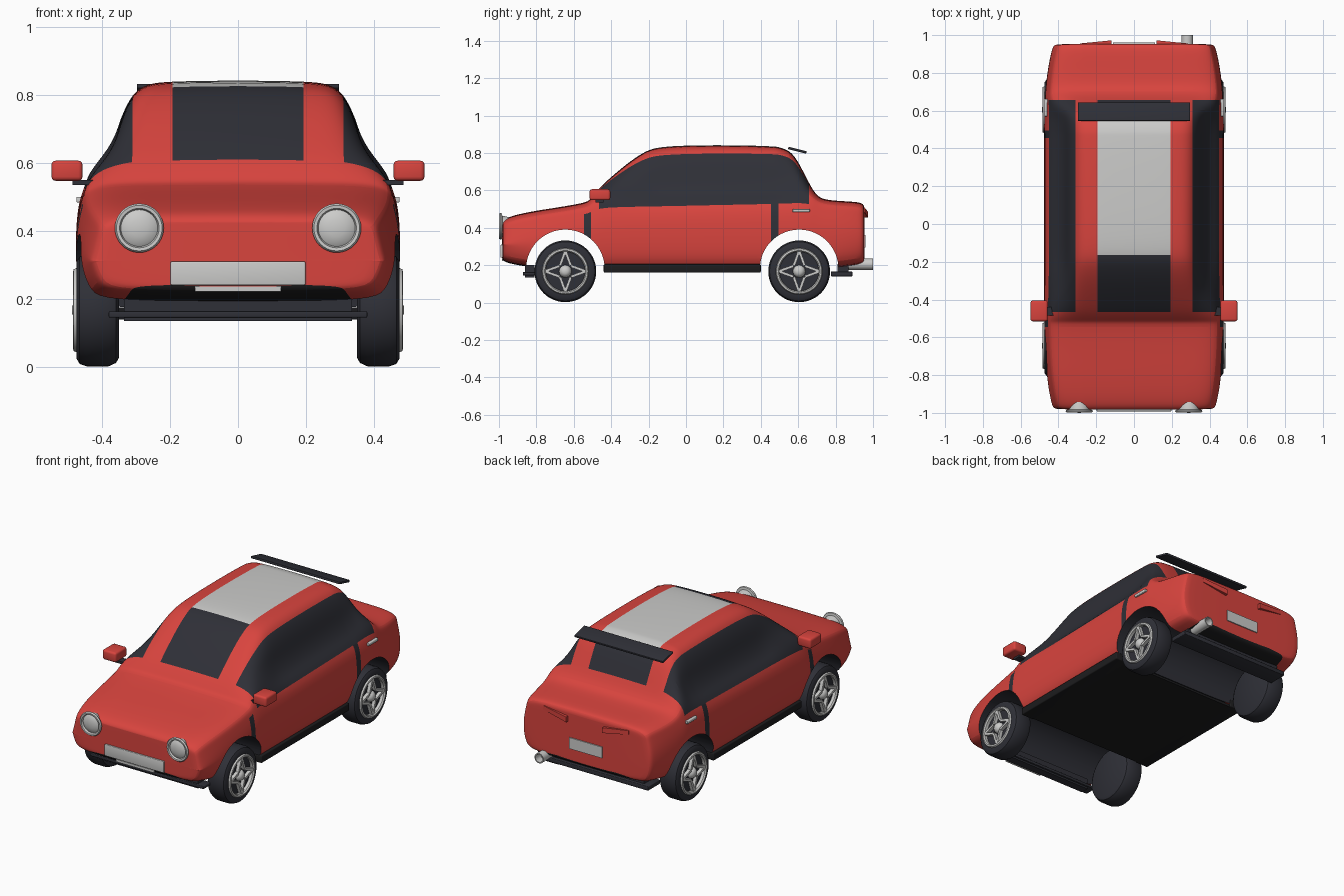
import bpy, bmesh, math
from mathutils import Matrix, Vector

if "Cube" in bpy.data.objects:
    bpy.data.objects.remove(bpy.data.objects["Cube"])

def material(name, rgb):
    m = bpy.data.materials.new(name)
    m.diffuse_color = (*rgb, 1)
    m.use_nodes = True
    m.node_tree.nodes["Principled BSDF"].inputs["Base Color"].default_value = m.diffuse_color
    return m

RED = material("body red", (0.69, 0.058, 0.048))
DARK = material("dark charcoal", (0.028, 0.029, 0.038))
SILVER = material("light grey", (0.6, 0.6, 0.59))
BLACK = material("underside black", (0.012, 0.012, 0.013))

def finish(name, bm, mats, angle=35):
    bmesh.ops.recalc_face_normals(bm, faces=bm.faces)
    me = bpy.data.meshes.new(name)
    bm.to_mesh(me)
    bm.free()
    for m in mats:
        me.materials.append(m)
    ob = bpy.data.objects.new(name, me)
    bpy.context.collection.objects.link(ob)
    smooth(ob, angle)
    return ob

def smooth(ob, angle=35):
    bpy.ops.object.select_all(action='DESELECT')
    ob.select_set(True)
    bpy.context.view_layer.objects.active = ob
    bpy.ops.object.shade_smooth_by_angle(angle=math.radians(angle))

def box(name, lo, hi, mat, bevel=0.0, tilt=0.0):
    """Box between two corners, optionally bevelled and tilted about x."""
    lo, hi = Vector(lo), Vector(hi)
    bm = bmesh.new()
    bmesh.ops.create_cube(bm, size=1, matrix=Matrix.Diagonal((*(hi - lo), 1)))
    if bevel:
        bmesh.ops.bevel(bm, geom=bm.edges[:], offset=bevel, segments=3, profile=0.5, affect='EDGES')
    bmesh.ops.transform(bm, verts=bm.verts, matrix=Matrix.Translation((lo + hi) / 2) @ Matrix.Rotation(tilt, 4, 'X'))
    return finish(name, bm, [mat])

def side_box(name, lo, hi, mat, bevel=0.0):
    for s, side in ((1, "right"), (-1, "left")):
        a, b = sorted((s * lo[0], s * hi[0]))
        box(f"{side}_{name}", (a, *lo[1:]), (b, *hi[1:]), mat, bevel)

def lathe(name, prof, mat, centre, axis, sign=1, seg=40, closed=False):
    """Turn (radius, distance) points round the x or y axis."""
    bm = bmesh.new()
    rings = []
    for r, t in prof:
        n = 1 if r == 0 else seg
        ring = []
        for i in range(n):
            a = 2 * math.pi * i / seg
            c, s = r * math.cos(a), r * math.sin(a)
            p = (t * sign, c, s) if axis == 'X' else (c, t, s)
            ring.append(bm.verts.new(Vector(p) + Vector(centre)))
        rings.append(ring)
    pairs = list(zip(rings, rings[1:])) + ([(rings[-1], rings[0])] if closed else [])
    for a, b in pairs:
        for i in range(seg):
            j = (i + 1) % seg
            quad = [a[i % len(a)], a[j % len(a)], b[j % len(b)], b[i % len(b)]]
            bm.faces.new(list(dict.fromkeys(quad)))
    return finish(name, bm, [mat])

# Body stations: y, underside z, half width, belt z, top z
STATIONS = [
    (-.978, .225, .425, .385, .435), (-.958, .213, .435, .40, .452), (-.90, .20, .448, .42, .47),
    (-.80, .185, .463, .44, .49), (-.65, .172, .473, .462, .512), (-.526, .172, .476, .485, .535),
    (-.514, .172, .476, .492, .55), (-.47, .172, .477, .51, .605), (-.40, .172, .477, .514, .668),
    (-.30, .172, .477, .517, .752), (-.22, .172, .477, .52, .804), (-.17, .172, .477, .522, .824),
    (-.08, .172, .477, .524, .835), (.10, .172, .477, .528, .84), (.35, .172, .477, .533, .838),
    (.474, .172, .477, .535, .832), (.486, .172, .477, .536, .831), (.555, .172, .476, .537, .812),
    (.60, .172, .475, .537, .752), (.66, .172, .473, .537, .63), (.70, .172, .47, .515, .565),
    (.75, .178, .466, .50, .546), (.85, .19, .452, .49, .54), (.925, .20, .435, .485, .535),
    (.95, .212, .425, .475, .525)]
# Upper rows: cabin x, cabin height share, deck x, deck height share
UPPER = [(.40, .13, .445, .55), (.363, .38, .40, .85), (.347, .64, .35, .95), (.31, .89, .31, .98),
         (.27, .97, .27, 1), (.222, 1, .222, 1), (0, 1.01, 0, 1.05)]

def half_section(zb, w, belt, top):
    h = max(0, min(1, (top - belt - .05) / .26))
    pts = [(0, zb), (w * .86, zb), (w - .02, zb + .03), (w, zb + .10),
           (w, belt - .09), (w - .022, belt)]
    for cx, cf, dx, df in UPPER:
        x = (dx * w / .475) if cx > .3 else dx
        pts.append((x + (cx - x) * h, belt + (top - belt) * (df + (cf - df) * h)))
    return pts

def build_body():
    bm = bmesh.new()
    rings = []
    data = [(s[0], half_section(*s[1:])) for s in STATIONS]

    def inset(y, pts):
        return y, [(x * .9, .34 + (z - .34) * .88) for x, z in pts]
    data = [inset(-.983, data[0][1])] + data + [inset(.954, data[-1][1])]
    n = len(data[0][1])
    for y, pts in data:
        right = [bm.verts.new((x, y, z)) for x, z in pts]
        left = [right[k] if k in (0, n - 1) else bm.verts.new((-x, y, z)) for k, (x, z) in enumerate(pts)]
        rings.append((right, left))

    def colour(k, y0, y1):
        if k == 0:
            return 3
        if 5 <= k <= 8 and y0 >= -.471 and y1 <= .661:      # side glass
            return 1
        if k == n - 2 and y0 >= -.471 and y1 <= .661:       # windscreen, roof panel, rear glass
            return 2 if y0 > -.171 and y1 < .556 else 1
        if 1 <= k <= 4 and y1 - y0 < .0125 and -.6 < y0 < .6:  # door seams
            return 1
        return 0
    for (ra, rb), (a, b) in zip(zip(rings, rings[1:]), zip(data, data[1:])):
        for side in (0, 1):
            for k in range(n - 1):
                f = bm.faces.new((ra[side][k], ra[side][k + 1], rb[side][k + 1], rb[side][k]))
                f.material_index = colour(k, a[0], b[0])
    for r, l in (rings[0], rings[-1]):
        for k in range(n - 1):
            bm.faces.new(list(dict.fromkeys((r[k], r[k + 1], l[k + 1], l[k]))))
    return finish("body_shell", bm, [RED, DARK, SILVER, BLACK])

WHEELS = {"front": -.645, "rear": .605}
body = build_body()
sub = body.modifiers.new("round", 'SUBSURF')
sub.levels = sub.render_levels = 2

# Wheel arches cut right through the body
cutters = []
for end, y in WHEELS.items():
    c = lathe(f"{end}_arch_cutter", [(0, -.7), (.21, -.7), (.21, .7), (0, .7)], RED, (0, y, .18), 'X', seg=64)
    c.data.materials.clear()
    for m in (RED, DARK, SILVER, BLACK):
        c.data.materials.append(m)
    for p in c.data.polygons:
        p.material_index = 1
    c.hide_render = True
    cutters.append(c)
    mod = body.modifiers.new("arch", 'BOOLEAN')
    mod.operation, mod.solver, mod.object = 'DIFFERENCE', 'EXACT', c
bpy.context.view_layer.objects.active = body
for mod in list(body.modifiers):
    if mod.type in {'SUBSURF', 'BOOLEAN'}:
        bpy.ops.object.modifier_apply(modifier=mod.name)
for c in cutters:
    bpy.data.objects.remove(c)
smooth(body)

# Wheels: tyre, rim ring, star spokes and hub
TYRE = [(0, .35), (.14, .35), (.155, .358), (.165, .38), (.165, .445), (.158, .465),
        (.143, .474), (.118, .474), (.108, .46), (0, .46)]
RIM = [(.105, .455), (.105, .478), (.111, .485), (.12, .483), (.124, .474), (.12, .455)]
HUB = [(.034, .455), (.032, .47), (.022, .482), (.012, .487), (0, .488)]

def spokes(name, s, y, z):
    bm = bmesh.new()
    for k in range(4):
        for d in (-1, 1):
            a = math.pi / 2 * k
            p = Vector((0, math.cos(a), math.sin(a))) * .11
            q = Vector((0, math.cos(a + d * .75), math.sin(a + d * .75))) * .042
            v = p - q
            rot = Matrix.Rotation(math.atan2(v.z, v.y), 4, 'X')
            mid = Vector((s * .468, y, z)) + (p + q) / 2
            bmesh.ops.create_cube(bm, size=1, matrix=Matrix.Translation(mid) @ rot
                                  @ Matrix.Diagonal((.024, v.length, .014, 1)))
    finish(name, bm, [SILVER])

for end, y in WHEELS.items():
    for s, side in ((1, "right"), (-1, "left")):
        n, c = f"{end}_{side}", (0, y, .167)
        lathe(n + "_tyre", TYRE, DARK, c, 'X', s, 48)
        lathe(n + "_rim", RIM, SILVER, c, 'X', s, 48, True)
        lathe(n + "_hub", HUB, SILVER, c, 'X', s, 24)
        spokes(n + "_spokes", s, *c[1:])

# Headlights
LAMP = [(0, -.92), (.042, -.92), (.052, -.962), (.055, -.982), (.069, -.984), (.072, -.991), (.067, -.999),
        (.058, -.998), (.054, -.986), (.045, -.992), (.025, -.998), (0, -1)]
for s, side in ((1, "right"), (-1, "left")):
    lathe(side + "_headlight", LAMP, SILVER, (s * .29, 0, .408), 'Y')
    # Wedge tail lights, thicker toward the middle
    bm = bmesh.new()
    outline = [(.12, .455, .972), (.12, .487, .972), (.285, .507, .956), (.285, .482, .956)]
    front = [bm.verts.new((s * x, y, z)) for x, z, y in outline]
    back = [bm.verts.new((s * x, .93, z)) for x, z, y in outline]
    bm.faces.new(front)
    bm.faces.new(back)
    for i in range(4):
        j = (i + 1) % 4
        bm.faces.new((front[i], front[j], back[j], back[i]))
    finish(side + "_tail_light", bm, [RED])

# Number plates and grille lip
box("front_plate", (-.198, -.992, .24), (.198, -.965, .31), SILVER, .004)
box("front_plate_lip", (-.127, -.985, .221), (.127, -.95, .236), SILVER)
box("rear_plate", (-.11, .94, .295), (.11, .96, .362), SILVER)

# Mirrors and door handles
side_box("mirror", (.457, -.515, .547), (.548, -.405, .606), RED, .012)
side_box("mirror_arm", (.40, -.485, .535), (.486, -.44, .55), DARK)
side_box("door_handle", (.445, .57, .483), (.475, .662, .5), SILVER, .004)

# Sills, bumper lips and spoiler
side_box("sill", (.38, -.44, .16), (.466, .40, .205), BLACK, .006)
box("underfloor", (-.39, -.43, .16), (.39, .39, .175), BLACK)
box("front_lip", (-.38, -.872, .145), (.38, -.80, .163), DARK, .004)
box("front_lip_mount", (-.335, -.86, .135), (.335, -.81, .2), DARK)
box("rear_lip", (-.37, .775, .14), (.37, .89, .166), DARK, .004)
box("rear_lip_mount", (-.33, .81, .16), (.33, .87, .205), DARK)
box("spoiler", (-.297, .545, .808), (.297, .645, .821), DARK, .003, -.24)

# Exhaust pipe
lathe("exhaust", [(0, .85), (.03, .85), (.03, 1), (.024, 1), (.024, .95), (0, .95)], SILVER, (.282, 0, .205), 'Y', seg=24)
